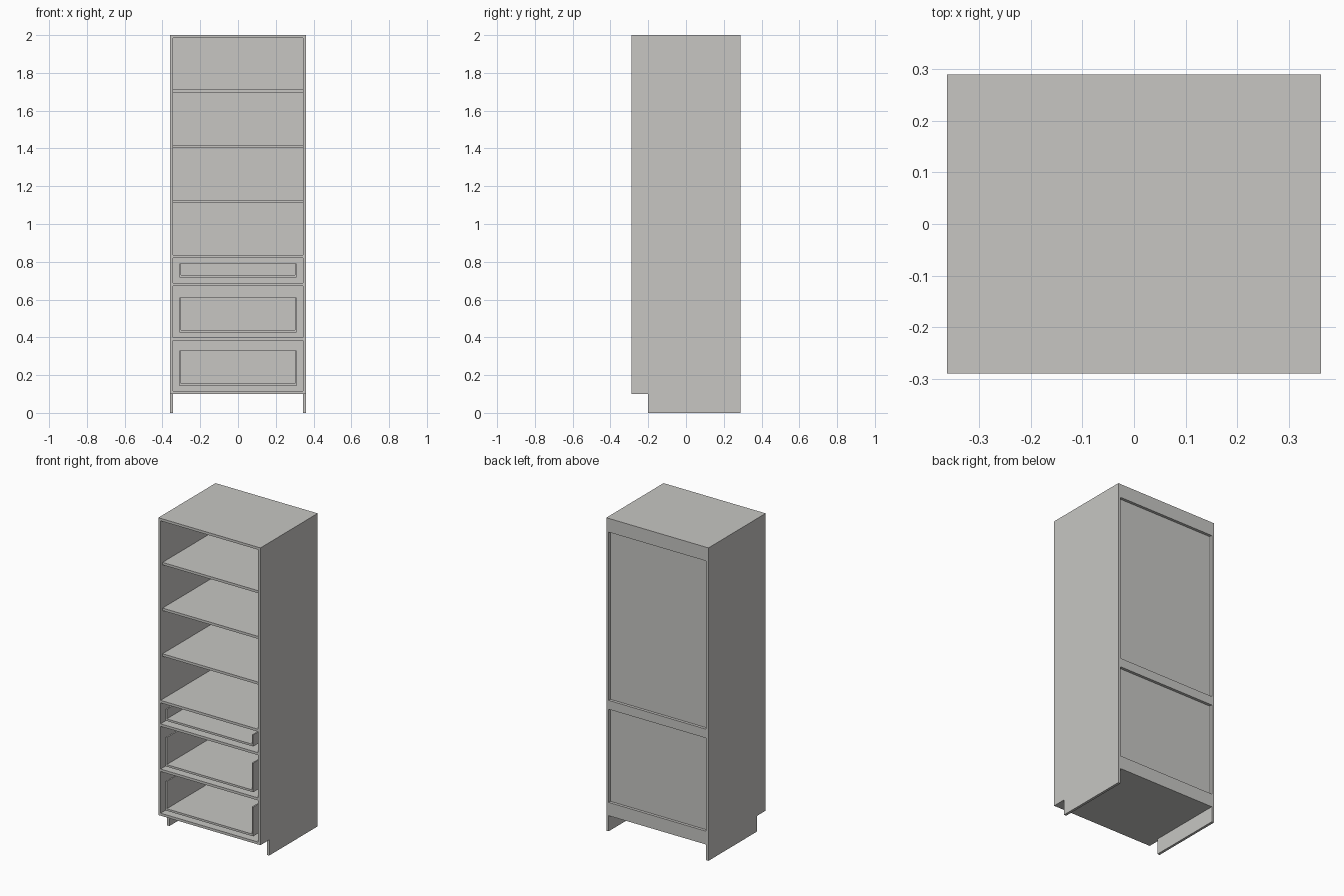
import bpy, bmesh

if "Cube" in bpy.data.objects:
    bpy.data.objects.remove(bpy.data.objects["Cube"])

# One flat board colour
board = bpy.data.materials.new("warm_grey_board")
board.diffuse_color = (0.57, 0.565, 0.545, 1)
board.use_nodes = True
board.node_tree.nodes["Principled BSDF"].inputs["Base Color"].default_value = board.diffuse_color

W, D, T = 0.361, 0.289, 0.016      # half width, half depth, board thickness
IN = W - T                         # inner half width
BACK = D - 0.018                   # outer face of the recessed back sheet
SHEET = 0.008                      # back sheet thickness


def finish(name, bm):
    bmesh.ops.recalc_face_normals(bm, faces=bm.faces)
    mesh = bpy.data.meshes.new(name)
    bm.to_mesh(mesh)
    bm.free()
    mesh.materials.append(board)
    obj = bpy.data.objects.new(name, mesh)
    bpy.context.collection.objects.link(obj)
    return obj


def add_box(bm, x, y, z):
    """Box from (min, max) ranges."""
    verts = bmesh.ops.create_cube(bm, size=1)["verts"]
    for v in verts:
        v.co = [r[0] if c < 0 else r[1] for c, r in zip(v.co, (x, y, z))]


def box(name, x, y, z):
    bm = bmesh.new()
    add_box(bm, x, y, z)
    return finish(name, bm)


# Side panels with the toe-kick notch
profile = [(-0.2, 0), (D, 0), (D, 2), (-D, 2), (-D, 0.1), (-0.2, 0.1)]
for name, x0 in (("left_side", -W), ("right_side", IN)):
    bm = bmesh.new()
    face = bm.faces.new([bm.verts.new((x0, y, z)) for y, z in profile])
    ext = bmesh.ops.extrude_face_region(bm, geom=[face])["geom"]
    bmesh.ops.translate(bm, vec=(T, 0, 0),
                        verts=[g for g in ext if isinstance(g, bmesh.types.BMVert)])
    finish(name, bm)

# Top and bottom boards run the full depth
box("top_board", (-IN, IN), (-D, D), (2 - T, 2))
box("bottom_board", (-IN, IN), (-D, D), (0.1, 0.1 + T))

# Fixed dividers flush with the front
for i, z in enumerate((0.382, 0.671, 0.821)):
    box(f"divider_{i + 1}", (-IN, IN), (-D, BACK - SHEET), (z, z + T))

# Loose shelves set back slightly
for i, z in enumerate((1.111, 1.403, 1.695)):
    box(f"shelf_{i + 1}", (-IN, IN), (-D + 0.02, BACK - SHEET), (z, z + T))

# Recessed back sheet and the rails over it
box("back_sheet", (-IN, IN), (BACK - SHEET, BACK), (0.1 + T, 2 - T))
for name, z in (("back_rail_low", (0.1 + T, 0.185)),
                ("back_rail_middle", (0.78, 0.837)),
                ("back_rail_top", (1.912, 2 - T))):
    box(name, (-IN, IN), (BACK, D), z)

# Drawer boxes without fronts
DX, WALL, DB = 0.31, 0.009, 0.22
for i, (z0, z1) in enumerate(((0.143, 0.33), (0.425, 0.611), (0.717, 0.791))):
    floor = z0 + 0.013
    bm = bmesh.new()
    add_box(bm, (-DX, DX), (-D, DB), (z0, floor))
    for a, b in ((-DX, -DX + WALL), (DX - WALL, DX)):
        add_box(bm, (a, b), (-D, DB), (floor, z1))
    add_box(bm, (-DX + WALL, DX - WALL), (DB - WALL, DB), (floor, z1))
    finish(f"drawer_{i + 1}", bm)
